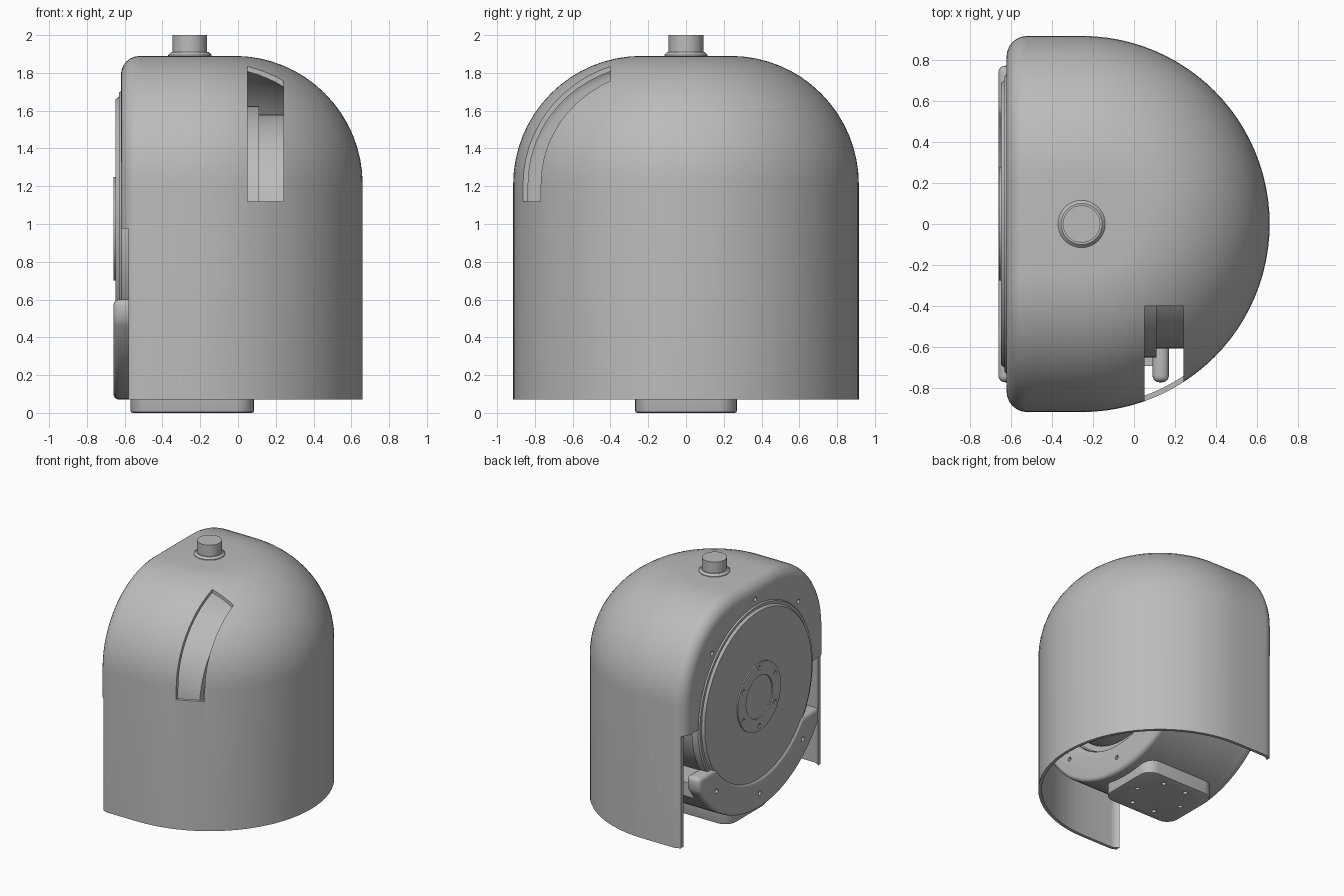
import bpy, bmesh, math
from mathutils import Matrix, Vector

if "Cube" in bpy.data.objects:
    bpy.data.objects.remove(bpy.data.objects["Cube"])

CX = -0.255      # axis of the rounded half of the shell
HZ = 0.975       # height of the motor axis

grey = bpy.data.materials.new("mid_grey")
grey.diffuse_color = (0.5, 0.5, 0.5, 1)
grey.use_nodes = True
grey.node_tree.nodes["Principled BSDF"].inputs["Base Color"].default_value = grey.diffuse_color


def make(name, bm):
    bmesh.ops.remove_doubles(bm, verts=bm.verts, dist=1e-5)
    bmesh.ops.recalc_face_normals(bm, faces=bm.faces)
    me = bpy.data.meshes.new(name)
    bm.to_mesh(me)
    bm.free()
    ob = bpy.data.objects.new(name, me)
    bpy.context.collection.objects.link(ob)
    me.materials.append(grey)
    return ob


def activate(ob):
    bpy.ops.object.select_all(action='DESELECT')
    ob.select_set(True)
    bpy.context.view_layer.objects.active = ob


def modify(ob, kind, **props):
    m = ob.modifiers.new(kind.lower(), kind)
    for k, v in props.items():
        setattr(m, k, v)
    activate(ob)
    bpy.ops.object.modifier_apply(modifier=m.name)


def smooth(ob, angle=35):
    activate(ob)
    bpy.ops.object.shade_smooth_by_angle(angle=math.radians(angle))


def cut(ob, bm):
    tool = make("cutter", bm)
    tool.hide_render = True
    modify(ob, 'BOOLEAN', operation='DIFFERENCE', object=tool, solver='EXACT')
    bpy.data.objects.remove(tool)


def add_box(bm, lo, hi):
    lo, hi = Vector(lo), Vector(hi)
    s = hi - lo
    bmesh.ops.create_cube(bm, size=1, matrix=Matrix.Translation((lo + hi) / 2)
                          @ Matrix.Diagonal((s.x, s.y, s.z, 1)))


def add_cyl(bm, axis, start, length, r, seg):
    """Cylinder running from start along x or z."""
    rot = Matrix.Rotation(math.pi / 2, 4, 'Y') if axis == 'x' else Matrix()
    mid = Vector(start) + (Vector((length / 2, 0, 0)) if axis == 'x' else Vector((0, 0, length / 2)))
    bmesh.ops.create_cone(bm, cap_ends=True, segments=seg, radius1=r, radius2=r,
                          depth=length, matrix=Matrix.Translation(mid) @ rot)


def lathe(name, profile, axis, origin, seg):
    """Revolve (distance along axis, radius) points."""
    bm = bmesh.new()
    rings = []
    for d, r in profile:
        ring = []
        for i in range(seg):
            a = 2 * math.pi * i / seg
            c, s = r * math.cos(a), r * math.sin(a)
            p = (d, c, s) if axis == 'x' else (c, s, d)
            ring.append(bm.verts.new(Vector(p) + Vector(origin)))
        rings.append(ring)
    for a, b in zip(rings, rings[1:]):
        for i in range(seg):
            j = (i + 1) % seg
            bm.faces.new((a[i], a[j], b[j], b[i]))
    bm.faces.new(rings[0])
    bm.faces.new(rings[-1])
    return make(name, bm)


def prism_x(bm, pts, x0, x1):
    """Extrude a (y, z) outline along x."""
    f = bm.faces.new([bm.verts.new((x0, y, z)) for y, z in pts])
    ext = bmesh.ops.extrude_face_region(bm, geom=[f])
    vs = [v for v in ext['geom'] if isinstance(v, bmesh.types.BMVert)]
    bmesh.ops.translate(bm, verts=vs, vec=(x1 - x0, 0, 0))


# ---- Domed shell: wall profile swept along the flat side and round the front ----
def wall(d):
    pts = [(0.915 - d, 0.07)]
    for i in range(17):
        a = math.pi / 2 * i / 16
        pts.append((0.235 + (0.68 - d) * math.cos(a), 1.21 + (0.68 - d) * math.sin(a)))
    return pts + [(0, 1.89 - d)]


side = []
for i in range(7):
    a = math.pi / 2 * i / 6
    side.append((-0.62 + 0.1 * (1 - math.cos(a)), 0.1 * (1 - math.sin(a))))
bm = bmesh.new()
stations = [[(x, -r, z) for r, z in wall(d)] for x, d in side]
for i in range(49):
    a = -math.pi / 2 + math.pi * i / 48
    stations.append([(CX + r * math.cos(a), r * math.sin(a), z) for r, z in wall(0)])
stations += [[(x, r, z) for r, z in wall(d)] for x, d in reversed(side)]
cols = [[bm.verts.new(p) for p in s] for s in stations]
for a, b in zip(cols, cols[1:]):
    for i in range(len(a) - 1):
        bm.faces.new((a[i], b[i], b[i + 1], a[i + 1]))
bm.faces.new(cols[0] + cols[-1][::-1])
bmesh.ops.remove_doubles(bm, verts=bm.verts, dist=1e-5)
bmesh.ops.dissolve_degenerate(bm, dist=1e-5, edges=bm.edges)
shell = make("domed_shell", bm)
modify(shell, 'SOLIDIFY', thickness=0.025, offset=-1, use_even_offset=True)

# curved slot, open lower side, round motor opening and upper screw holes
tool = bmesh.new()
add_box(tool, (0.05, -1.2, 1.12), (0.24, -0.4, 2.2))
cut(shell, tool)
tool = bmesh.new()
add_box(tool, (-0.9, -1.2, -0.2), (-0.58, 1.2, HZ))
cut(shell, tool)
tool = bmesh.new()
add_cyl(tool, 'x', (-0.8, 0, HZ), 0.25, 0.71, 96)
for deg in (45, 90, 135):
    a = math.radians(deg)
    add_cyl(tool, 'x', (-0.7, 0.78 * math.cos(a), HZ + 0.78 * math.sin(a)), 0.2, 0.018, 12)
cut(shell, tool)
smooth(shell)

# ---- Motor drum with its stepped end ----
smooth(lathe("motor_drum", [(-0.6, 0.65), (0.11, 0.65), (0.11, 0.605), (0.28, 0.605),
                            (0.3, 0.585)], 'x', (0, 0, HZ), 72))
# ---- Round face plate with rim ----
smooth(lathe("face_plate", [(-0.56, 0.73), (-0.618, 0.73), (-0.63, 0.72), (-0.63, 0.70),
                            (-0.648, 0.685), (-0.648, 0.1)], 'x', (0, 0, HZ), 96), 25)

# ---- Hub ring with six screw holes and recessed centre ----
hub = lathe("hub_ring", [(-0.64, 0.275), (-0.658, 0.275), (-0.658, 0.17),
                         (-0.649, 0.17)], 'x', (0, 0, HZ), 64)
tool = bmesh.new()
for i in range(6):
    a = math.pi / 2 + math.pi * i / 3
    add_cyl(tool, 'x', (-0.7, 0.235 * math.cos(a), HZ + 0.235 * math.sin(a)), 0.054, 0.018, 12)
cut(hub, tool)
smooth(hub)


# ---- Lower cradle: two curved flanges joined by a curved trough ----
def crescent(half, top, inner, outer=0.905):
    """Lower arc band, clipped to a half width and a top height."""
    n = 40
    def arc(r):
        lim = math.acos(min(1, (HZ - top) / r))
        lim = min(lim, math.asin(min(1, half / r)))
        return [(r * math.sin(t), HZ - r * math.cos(t))
                for t in (lim * (2 * i / n - 1) for i in range(n + 1))]
    o, inn = arc(outer), arc(inner)
    ends = []
    if o[-1][1] < top - 0.01:
        ends = [(half, top)]
    return o + ends + inn[::-1] + [(-y, z) for y, z in ends]


for name, x0, x1, half, top in (("outer_flange", -0.66, -0.54, 0.77, 0.6),
                                ("cradle_trough", -0.58, 0.13, 0.69, 0.5),
                                ("inner_flange", 0.09, 0.17, 0.77, 0.6)):
    bm = bmesh.new()
    prism_x(bm, crescent(half, top, 0.66), x0, x1)
    part = make(name, bm)
    if "flange" in name:
        modify(part, 'BEVEL', width=0.035, segments=4, limit_method='ANGLE',
               angle_limit=math.radians(40))
        tool = bmesh.new()
        start = x0 - 0.05 if x0 < 0 else x1 - 0.05
        for deg in (-45, -90, -135):
            a = math.radians(deg)
            add_cyl(tool, 'x', (start, 0.78 * math.cos(a), HZ + 0.78 * math.sin(a)), 0.1, 0.018, 12)
        cut(part, tool)
    smooth(part)

# ---- Rounded mounting pad with six holes ----
bm = bmesh.new()
add_box(bm, (-0.57, -0.27, 0), (0.085, 0.27, 0.16))
up = [e for e in bm.edges if abs(e.verts[0].co.z - e.verts[1].co.z) > 0.1]
bmesh.ops.bevel(bm, geom=up, offset=0.1, segments=6, profile=0.5, affect='EDGES')
low = [e for e in bm.edges if all(v.co.z < 0.001 for v in e.verts)]
bmesh.ops.bevel(bm, geom=low, offset=0.012, segments=2, profile=0.5, affect='EDGES')
pad = make("mounting_pad", bm)
tool = bmesh.new()
for i in range(6):
    a = math.pi / 3 * i
    add_cyl(tool, 'z', (-0.243 + 0.21 * math.cos(a), 0.21 * math.sin(a), -0.05), 0.1, 0.018, 12)
cut(pad, tool)
smooth(pad)

# ---- Top post on its collar ----
smooth(lathe("post_collar", [(1.88, 0.115), (1.895, 0.115), (1.91, 0.1)], 'z', (CX, 0, 0), 32))
smooth(lathe("top_post", [(1.89, 0.092), (2.0, 0.092)], 'z', (CX, 0, 0), 16))
